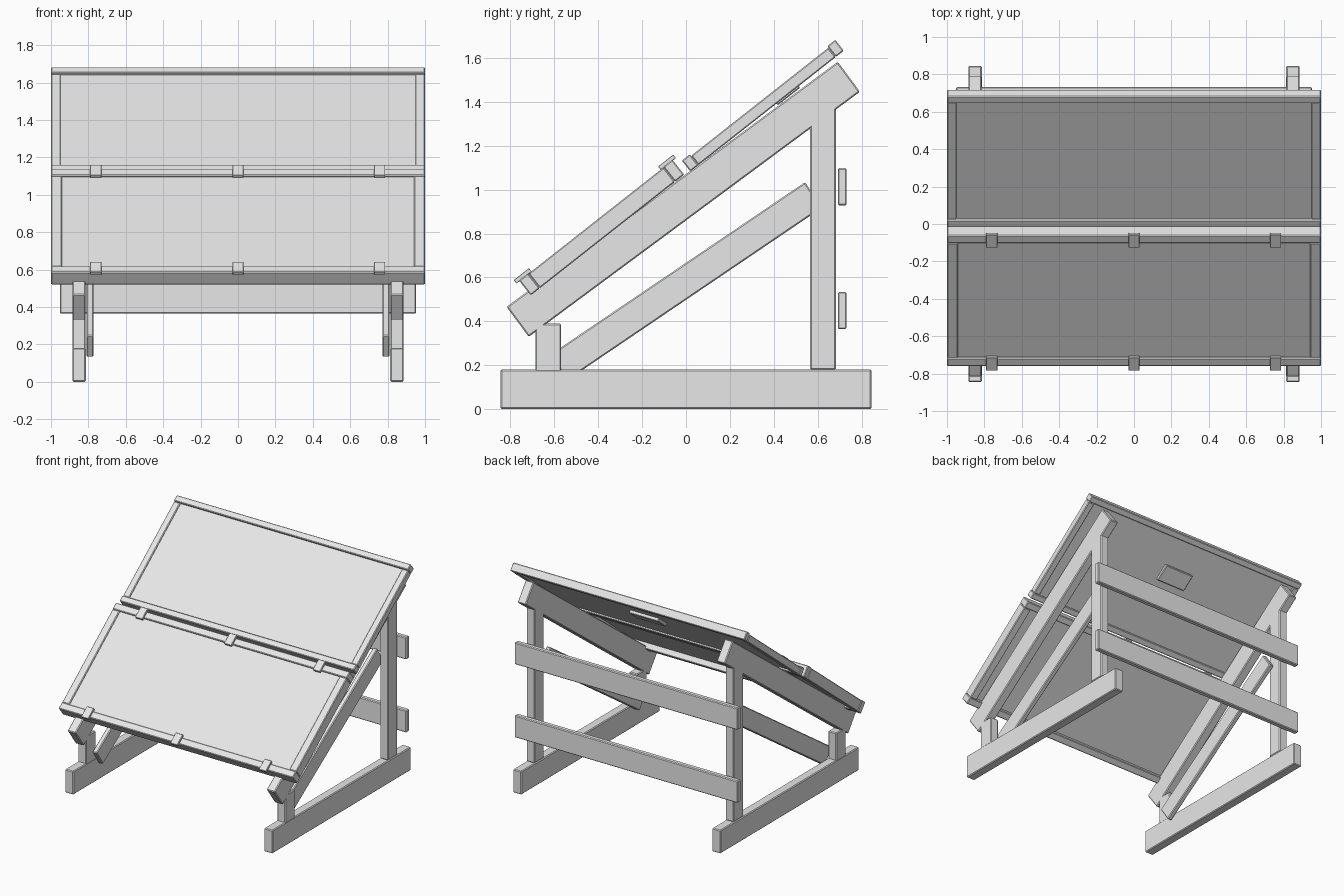
import bpy, math
from mathutils import Matrix, Vector

if "Cube" in bpy.data.objects:
    bpy.data.objects.remove(bpy.data.objects["Cube"])

grey = bpy.data.materials.new("plain_grey")
grey.diffuse_color = (0.8, 0.8, 0.8, 1)
grey.use_nodes = True
grey.node_tree.nodes["Principled BSDF"].inputs["Base Color"].default_value = grey.diffuse_color


def box(name, centre, size, tilt=0.0, bevel=0.006):
    """Box with softened edges, tilted about the x axis (degrees)."""
    bpy.ops.mesh.primitive_cube_add(size=1, location=centre,
                                    rotation=(math.radians(tilt), 0, 0))
    ob = bpy.context.object
    ob.name = name
    ob.scale = size
    bpy.ops.object.transform_apply(location=False, rotation=False, scale=True)
    ob.data.materials.append(grey)
    if bevel:
        m = ob.modifiers.new("soft_edges", 'BEVEL')
        m.width = bevel
        m.segments = 1
    return ob


# Timber side frames, one per side
for side, s in (("left", -1), ("right", 1)):
    x = 0.85 * s
    box(side + "_base_beam", (x, 0, 0.09), (0.072, 1.69, 0.18))
    box(side + "_front_post", (x, -0.628, 0.28), (0.07, 0.118, 0.22))
    box(side + "_rear_post", (x, 0.624, 0.795), (0.07, 0.118, 1.23))
    box(side + "_sloping_beam", (x, -0.0125, 0.956), (0.07, 1.878, 0.17), 36.5)
    box(side + "_diagonal_brace", (0.792 * s, 0.0005, 0.5825), (0.038, 1.404, 0.14), 34.1)

# Rear cross rails
for name, z in (("lower_rear_rail", 0.449), ("upper_rear_rail", 1.013)):
    box(name, (0, 0.712, z), (1.905, 0.04, 0.17))

TILT = 38.2


def panel(name, centre, reach, bar, thick, side_w, side_t):
    """Framed panel: end bars at +-reach along the slope, side bars, sheet."""
    frame = Matrix.Translation(centre) @ Matrix.Rotation(math.radians(TILT), 4, 'X')

    def part(label, pos, size, bevel=0.005):
        return box(name + "_" + label, frame @ Vector(pos), size, TILT, bevel)

    part("bottom_bar", (0, -reach, 0), (2, bar, thick))
    part("top_bar", (0, reach, 0), (2, bar, thick))
    length = 2 * reach - bar
    for side, s in (("left", -1), ("right", 1)):
        part(side + "_bar", (s * (1 - side_w / 2), 0, (side_t - thick) / 2),
             (side_w, length, side_t))
    part("sheet", (0, 0, side_t - thick / 2 - 0.025),
         (2 - 2 * side_w + 0.01, length + 0.01, 0.03), 0)
    return part


# Upper panel with junction box underneath
upper = panel("upper_panel", (0, 0.35, 1.383), 0.4215, 0.047, 0.063, 0.052, 0.054)
upper("junction_box", (0, 0.12, -0.026), (0.25, 0.13, 0.03))

# Lower panel with clips over both end bars
lower = panel("lower_panel", (0, -0.385, 0.8275), 0.4185, 0.053, 0.087, 0.06, 0.084)
for row, u in (("bottom", -0.4185), ("top", 0.4185)):
    for i, x in enumerate((-0.76, 0, 0.757)):
        lower(f"{row}_clip_{i + 1}", (x, u, 0.049), (0.06, 0.088, 0.02), 0.002)
